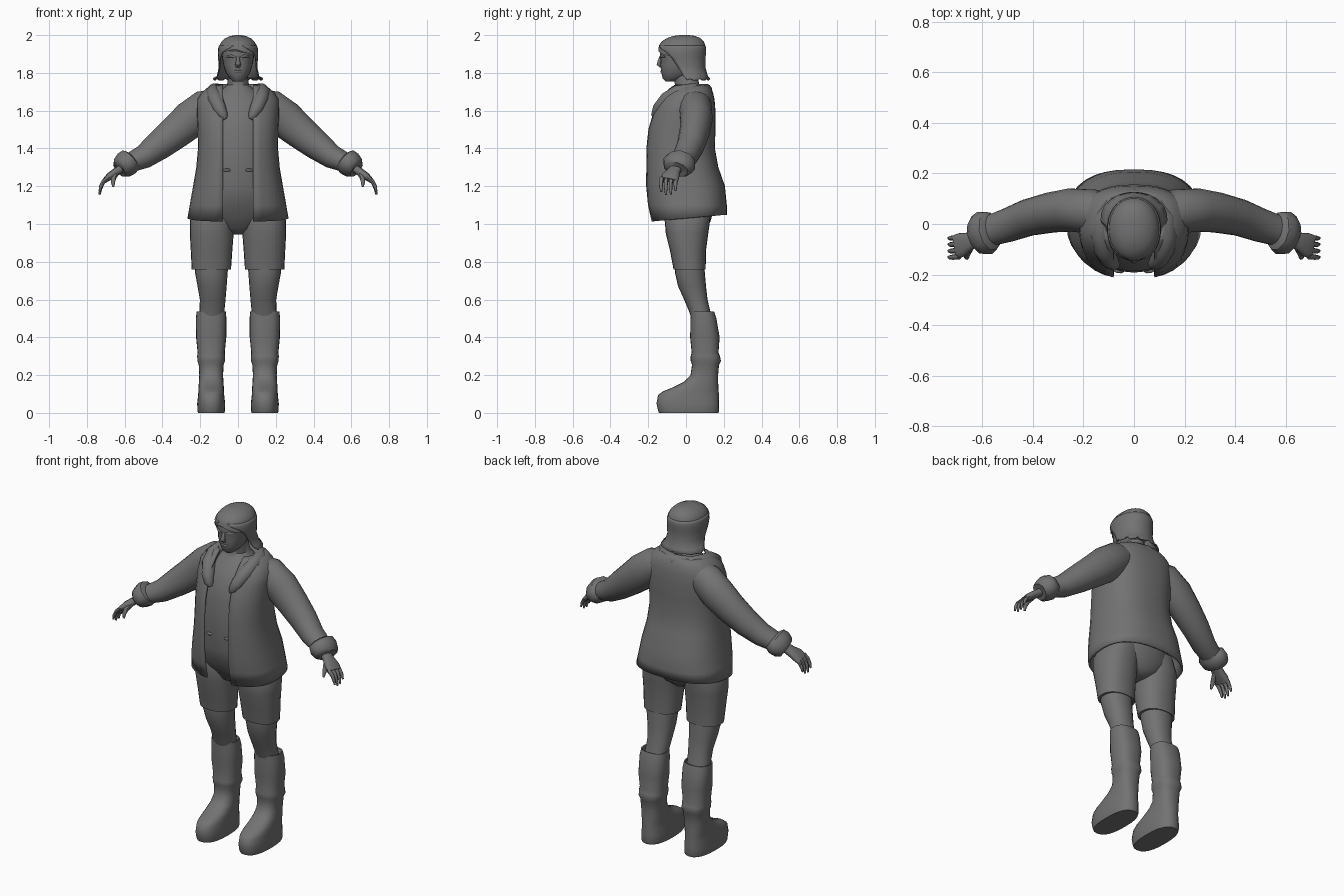
import bpy, bmesh, math
from mathutils import Vector

grey = bpy.data.materials.new("dark_grey")
grey.diffuse_color = (.17, .17, .17, 1)


def spow(v, e):
    return math.copysign(abs(v) ** e, v)


def ring(c, u, v, ru, rv, n, p=2.0, gap=None):
    # superellipse ring; a gap leaves an opening centred on -v
    out = []
    for i in range(n):
        if gap is None:
            a = 2 * math.pi * i / n
        else:
            a = -math.pi / 2 + gap + (2 * math.pi - 2 * gap) * i / (n - 1)
        out.append(Vector(c) + Vector(u) * ru * spow(math.cos(a), 2 / p)
                   + Vector(v) * rv * spow(math.sin(a), 2 / p))
    return out


def loft(name, rings, closed=True, caps=True, mirror=False, thick=0, angle=45):
    bm = bmesh.new()
    rows = [[bm.verts.new(co) for co in r] for r in rings]
    n = len(rows[0])
    for a, b in zip(rows, rows[1:]):
        for i in range(n if closed else n - 1):
            j = (i + 1) % n
            bm.faces.new((a[i], a[j], b[j], b[i]))
    if caps:
        bm.faces.new(rows[0])
        bm.faces.new(rows[-1])
    bmesh.ops.recalc_face_normals(bm, faces=bm.faces)
    me = bpy.data.meshes.new(name)
    bm.to_mesh(me)
    bm.free()
    me.materials.append(grey)
    ob = bpy.data.objects.new(name, me)
    bpy.context.collection.objects.link(ob)
    bpy.ops.object.select_all(action='DESELECT')
    bpy.context.view_layer.objects.active = ob
    ob.select_set(True)
    bpy.ops.object.shade_smooth_by_angle(angle=math.radians(angle))
    if thick:
        s = ob.modifiers.new("Thickness", 'SOLIDIFY')
        s.thickness, s.offset = thick, 0
    if mirror:
        ob.modifiers.new("Mirror", 'MIRROR')
    return ob


def stack(secs, n=24, p=2.2, cx=0):
    # horizontal sections: z, half width, front y, back y, optional centre x
    out = []
    for z, rx, yf, yb, *x in secs:
        c = (x[0] if x else cx, (yf + yb) / 2, z)
        out.append(ring(c, (1, 0, 0), (0, 1, 0), rx, (yb - yf) / 2, n, p))
    return out


def tube(pts, ref, n=14, p=2.0):
    # sections along a path: x, y, z, radius across ref, radius along ref
    cs = [Vector(q[:3]) for q in pts]
    out = []
    for i, q in enumerate(pts):
        t = (cs[min(i + 1, len(cs) - 1)] - cs[max(i - 1, 0)]).normalized()
        r = Vector(ref)
        v = (r - t * r.dot(t)).normalized()
        out.append(ring(cs[i], t.cross(v), v, q[3], q[-1], n, p))
    return out


Y, Z = (0, 1, 0), (0, 0, 1)

# shirt, hips and neck
loft("torso", stack([
    (.945, .03, -.03, .08), (.975, .12, -.08, .115), (1.03, .2, -.11, .135),
    (1.1, .205, -.165, .15), (1.2, .2, -.19, .15), (1.35, .18, -.192, .13),
    (1.5, .18, -.186, .13), (1.6, .17, -.155, .13), (1.67, .14, -.115, .11),
    (1.71, .09, -.075, .09), (1.735, .058, -.058, .07), (1.8, .05, -.07, .06)]))

# open-fronted coat
coat = []
for z, rx, yf, yb in [
        (1.03, .262, -.18, .21), (1.1, .25, -.2, .21), (1.2, .232, -.211, .2),
        (1.3, .215, -.211, .165), (1.4, .206, -.211, .147), (1.5, .208, -.2, .15),
        (1.6, .212, -.17, .15), (1.66, .21, -.138, .145), (1.695, .185, -.108, .137),
        (1.72, .155, -.085, .125), (1.732, .12, -.07, .115)]:
    g = math.asin((.08 / rx) ** 1.25)
    coat.append(ring((0, (yf + yb) / 2, z), (1, 0, 0), Y, rx, (yb - yf) / 2, 33, 2.5, g))
for co in coat[0]:
    co.z += .09 * co.y
loft("coat", coat, closed=False, caps=False, thick=.012)

# padded collar, one tube running round the neck
half = [(.068, -.163, 1.555, .012), (.078, -.16, 1.572, .026), (.097, -.142, 1.61, .036),
        (.12, -.1, 1.66, .04), (.13, -.045, 1.695, .04), (.125, .025, 1.706, .038),
        (.09, .08, 1.708, .035)]
loft("collar", tube(half + [(0, .105, 1.708, .034)]
                    + [(-x, y, z, r) for x, y, z, r in reversed(half)], Z))

# sleeves and cuffs
loft("sleeve", tube([
    (.09, .03, 1.645, .07, .08), (.17, .05, 1.617, .096, .088), (.25, .055, 1.555, .1, .086),
    (.33, .045, 1.487, .09, .08), (.42, .025, 1.415, .078, .073),
    (.5, -.005, 1.355, .063, .067), (.58, -.03, 1.32, .05, .06)], Y, 18), mirror=True)
loft("cuff", tube([
    (.56, -.026, 1.347, .045, .055), (.568, -.028, 1.34, .066, .078),
    (.59, -.035, 1.32, .07, .09), (.615, -.043, 1.298, .062, .08),
    (.628, -.048, 1.288, .048, .062), (.625, -.047, 1.29, .03, .04)], Y, 10), mirror=True)

# hands
loft("palm", tube([
    (.61, -.05, 1.3, .022, .03), (.65, -.068, 1.272, .022, .036),
    (.68, -.082, 1.252, .02, .048), (.703, -.09, 1.232, .014, .048)], Y, 12, 2.6), mirror=True)
for i, (y, tip) in enumerate([(-.128, 1.17), (-.103, 1.155), (-.077, 1.157), (-.052, 1.175)]):
    loft("finger_%d" % (i + 1), tube([
        (.69, y, 1.243, .012), (.714, y - .003, 1.222, .0105),
        (.727, y - .004, (1.222 + tip) / 2, .009), (.733, y - .003, tip, .005)], Y, 8), mirror=True)
loft("thumb", tube([
    (.645, -.085, 1.268, .016), (.658, -.115, 1.245, .014),
    (.662, -.13, 1.222, .011), (.66, -.136, 1.198, .006)], (1, 0, 0), 8), mirror=True)

# short trouser legs with an open hem, and the legs beneath
loft("trouser_leg", stack([
    (1.1, .095, -.1, .13, .12), (1.02, .118, -.113, .128, .136), (.95, .116, -.107, .118, .139),
    (.86, .11, -.085, .106, .14), (.76, .104, -.066, .104, .141), (.762, .088, -.052, .094, .141)],
    p=2.3), mirror=True)
loft("leg", stack([
    (.8, .09, -.06, .095, .14), (.74, .086, -.058, .1, .141), (.67, .077, -.042, .106, .137),
    (.6, .068, -.01, .114, .134), (.54, .066, .015, .128, .138), (.48, .066, .035, .14, .14)],
    20), mirror=True)

# tall boots with an ankle roll
loft("boot", stack([
    (.5, .06, .045, .13), (.535, .07, .032, .143), (.537, .077, .024, .149), (.5, .081, .024, .161),
    (.4, .08, .022, .178), (.32, .072, .03, .172), (.3, .074, .025, .18),
    (.275, .073, .025, .185), (.255, .066, .032, .175), (.2, .063, .024, .17),
    (.165, .065, -.01, .17), (.135, .067, -.07, .172), (.115, .068, -.12, .173),
    (.095, .069, -.148, .174), (.05, .074, -.156, .176), (.012, .073, -.148, .176),
    (0, .07, -.143, .172)], p=2.5, cx=.142), mirror=True)

# head and face
loft("head", stack([
    (1.755, .025, -.108, -.05), (1.772, .045, -.124, 0), (1.8, .064, -.13, .04),
    (1.84, .077, -.136, .07), (1.868, .082, -.134, .085), (1.885, .085, -.139, .09),
    (1.92, .086, -.138, .095), (1.96, .075, -.118, .085), (1.985, .045, -.07, .05)]))
loft("nose", tube([
    (0, -.132, 1.89, .007, .006), (0, -.14, 1.865, .01, .01),
    (0, -.144, 1.845, .015, .012), (0, -.134, 1.832, .013, .006)], Y, 10))
loft("lips", tube([
    (-.028, -.119, 1.806, .003), (-.012, -.129, 1.808, .007),
    (.012, -.129, 1.808, .007), (.028, -.119, 1.806, .003)], Z, 8))
loft("brow", tube([
    (.014, -.135, 1.882, .005), (.035, -.131, 1.889, .008), (.06, -.11, 1.886, .004)],
    Z, 8), mirror=True)

# bobbed hair with flared ends, and a closed crown with a fringe edge
hair = []
for z, rx, yf, yb, g in [
        (1.762, .13, -.085, .124, 1.45), (1.782, .11, -.1, .113, 1.4),
        (1.83, .099, -.12, .1, 1.3), (1.88, .103, -.14, .1, 1.12),
        (1.91, .104, -.146, .104, .85), (1.93, .102, -.146, .104, .45), (1.945, .097, -.141, .1, .2)]:
    hair.append(ring((0, (yf + yb) / 2, z), (1, 0, 0), Y, rx, (yb - yf) / 2, 27, 2.1, g))
for i, co in enumerate(hair[0]):
    co.z += .008 * (i % 4 == 1)
loft("hair", hair, closed=False, caps=False, thick=.006)
crown = stack([(1.928, .102, -.147, .105), (1.945, .099, -.143, .102), (1.965, .088, -.13, .095),
               (1.983, .069, -.103, .077), (1.995, .042, -.07, .052), (2.0, .015, -.035, .02)], 27, 2.1)
for co in crown[0]:
    if co.y < -.05:
        co.z -= .035 * abs(co.x + .02) / .1
loft("crown", crown)

# coat toggles
loft("toggle", tube([
    (.04, -.186, 1.285, .004), (.05, -.187, 1.285, .008),
    (.068, -.185, 1.285, .008), (.078, -.184, 1.285, .004)], Z, 8), mirror=True)
